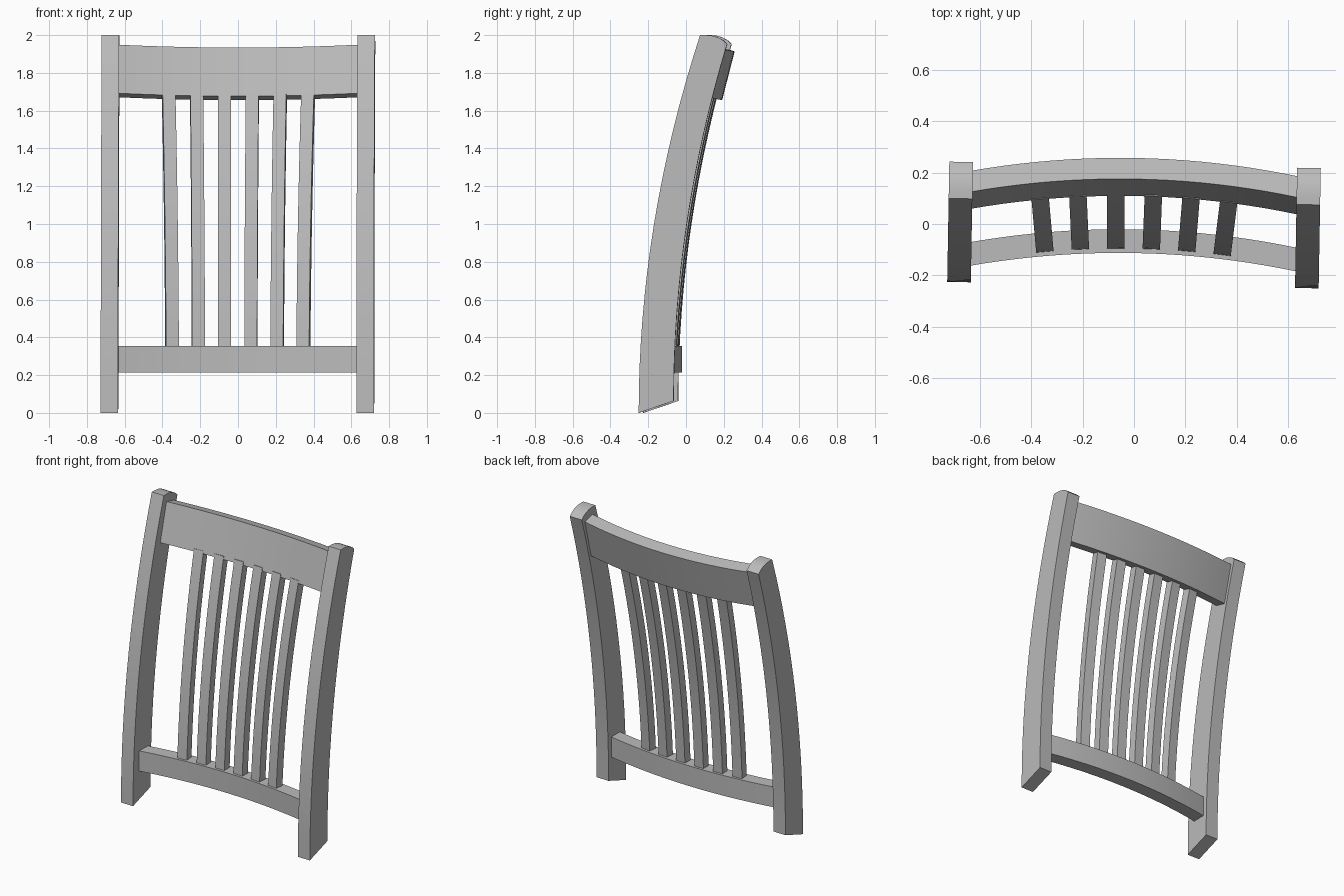
import bpy, bmesh, math
from mathutils import Matrix

if "Cube" in bpy.data.objects:
    bpy.data.objects.remove(bpy.data.objects["Cube"])

grey = bpy.data.materials.new("light_grey")
grey.diffuse_color = (0.5, 0.5, 0.5, 1)
grey.use_nodes = True
grey.node_tree.nodes["Principled BSDF"].inputs["Base Color"].default_value = grey.diffuse_color
TURN = Matrix.Rotation(math.radians(-1), 4, 'Z')   # slight turn of the whole backrest


def loft(name, rings):
    """Skin a list of equal-sized point rings and cap both ends."""
    bm = bmesh.new()
    loops = [[bm.verts.new(p) for p in ring] for ring in rings]
    for a, b in zip(loops, loops[1:]):
        for i in range(len(a)):
            j = (i + 1) % len(a)
            bm.faces.new((a[i], a[j], b[j], b[i]))
    bm.faces.new(loops[0])
    bm.faces.new(loops[-1])
    bmesh.ops.recalc_face_normals(bm, faces=bm.faces)
    bm.transform(TURN)
    mesh = bpy.data.meshes.new(name)
    bm.to_mesh(mesh)
    bm.free()
    mesh.materials.append(grey)
    ob = bpy.data.objects.new(name, mesh)
    bpy.context.collection.objects.link(ob)
    bpy.ops.object.select_all(action='DESELECT')
    bpy.context.view_layer.objects.active = ob
    ob.select_set(True)
    bpy.ops.object.shade_smooth_by_angle(angle=math.radians(20))


def bow(x):
    """Forward curve of the rails across the width."""
    return -0.15 * x * x


# Side posts: curved side profile with a slanted foot and a domed top
N = 16
front = [(-0.238 + 0.325 * (i / N) ** 2, 2.0 * i / N) for i in range(N + 1)]
back = [(-0.053 + 0.283 * (i / N) ** 2, 0.063 + 1.89 * i / N) for i in range(N, -1, -1)]
dome = [(0.117, 2.0), (0.15, 1.997), (0.18, 1.988), (0.207, 1.974)]
profile = front + dome + back
for side, label in ((-1, "left"), (1, "right")):
    loft(label + "_post", [[(side * x, y, z) for y, z in profile] for x in (0.631, 0.723)])

# Bowed rails: the top one leans back, the lower one is upright
xs = [-0.64 + 1.28 * i / 20 for i in range(21)]
top_section = [(0.175, 1.934), (0.257, 1.913), (0.191, 1.656), (0.109, 1.677)]
low_section = [(-0.113, 0.353), (-0.021, 0.353), (-0.021, 0.215), (-0.113, 0.215)]
loft("top_rail", [[(x, y + bow(x), z - 0.25 * bow(x)) for y, z in top_section] for x in xs])
loft("lower_rail", [[(x, y + bow(x), z) for y, z in low_section] for x in xs])

# Curved slats, each turned to follow the bow of the rails
for n, x0 in enumerate((-0.355, -0.213, -0.071, 0.071, 0.213, 0.355)):
    yaw = Matrix.Rotation(-0.3 * x0, 4, 'Z')
    rings = []
    for i in range(15):
        z = 0.33 + 1.37 * i / 14
        y = -0.105 + 0.0745 * z * z
        ring = []
        for dx, dy in ((-0.034, 0), (0.034, 0), (0.034, 0.057), (-0.034, 0.057)):
            p = yaw @ Matrix.Translation((dx, y + dy, z)).translation
            ring.append((p.x + x0, p.y + bow(x0), p.z))
        rings.append(ring)
    loft("slat_%d" % (n + 1), rings)
